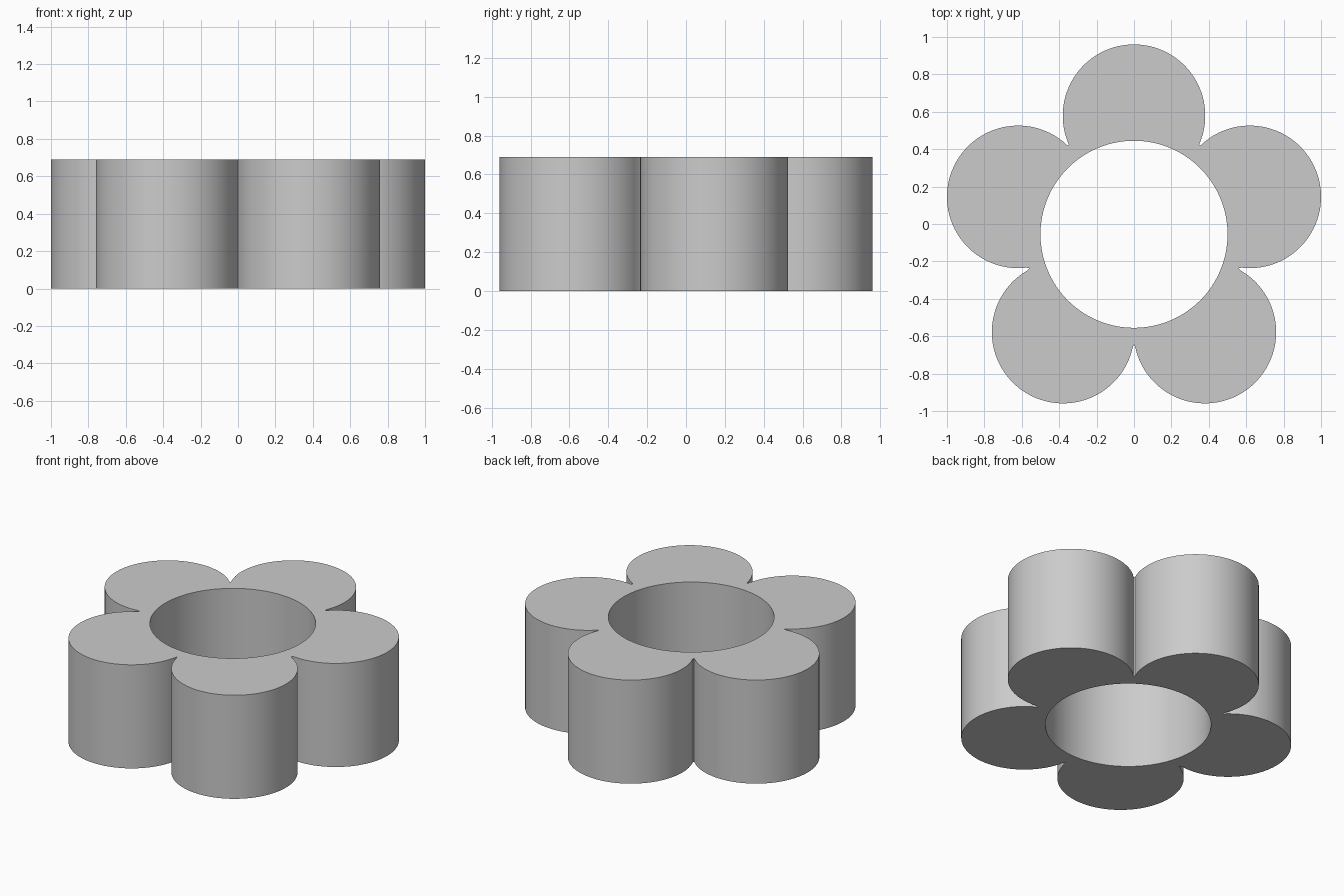
import bpy, bmesh
from math import cos, sin, sqrt, tau, radians

if "Cube" in bpy.data.objects:
    bpy.data.objects.remove(bpy.data.objects["Cube"])

HEIGHT = 0.69
CENTRE_Y = -0.055          # centre of the hole and of the core disc
HOLE_R, CORE_R, PETAL_R = 0.5, 0.587, 0.381
PETALS = [(0, 0.579), (0.619, 0.145), (-0.619, 0.145), (0.379, -0.578), (-0.379, -0.578)]
STEPS = 480


def outer_radius(a):
    """Distance from the hole centre to the outside of the core and petals."""
    best = CORE_R
    for px, py in PETALS:
        dx, dy = px, py - CENTRE_Y
        along = dx * cos(a) + dy * sin(a)
        disc = PETAL_R ** 2 - (dx * dx + dy * dy - along * along)
        if along > 0 and disc > 0:
            best = max(best, along + sqrt(disc))
    return best


def ring(bm, radius, z):
    return [bm.verts.new((radius(a) * cos(a), CENTRE_Y + radius(a) * sin(a), z))
            for a in (tau * i / STEPS for i in range(STEPS))]


def bridge(bm, a, b):
    for i in range(STEPS):
        j = (i + 1) % STEPS
        bm.faces.new((a[i], a[j], b[j], b[i]))


# Flower ring: outer wall, top, hole wall and underside
bm = bmesh.new()
loops = [ring(bm, outer_radius, 0), ring(bm, outer_radius, HEIGHT),
         ring(bm, lambda a: HOLE_R, HEIGHT), ring(bm, lambda a: HOLE_R, 0)]
for k in range(4):
    bridge(bm, loops[k], loops[(k + 1) % 4])
bmesh.ops.recalc_face_normals(bm, faces=bm.faces)
mesh = bpy.data.meshes.new("flower_ring")
bm.to_mesh(mesh)
bm.free()
flower = bpy.data.objects.new("flower_ring", mesh)
bpy.context.collection.objects.link(flower)

# Smooth walls with sharp rims
bpy.context.view_layer.objects.active = flower
flower.select_set(True)
bpy.ops.object.shade_smooth_by_angle(angle=radians(30))
